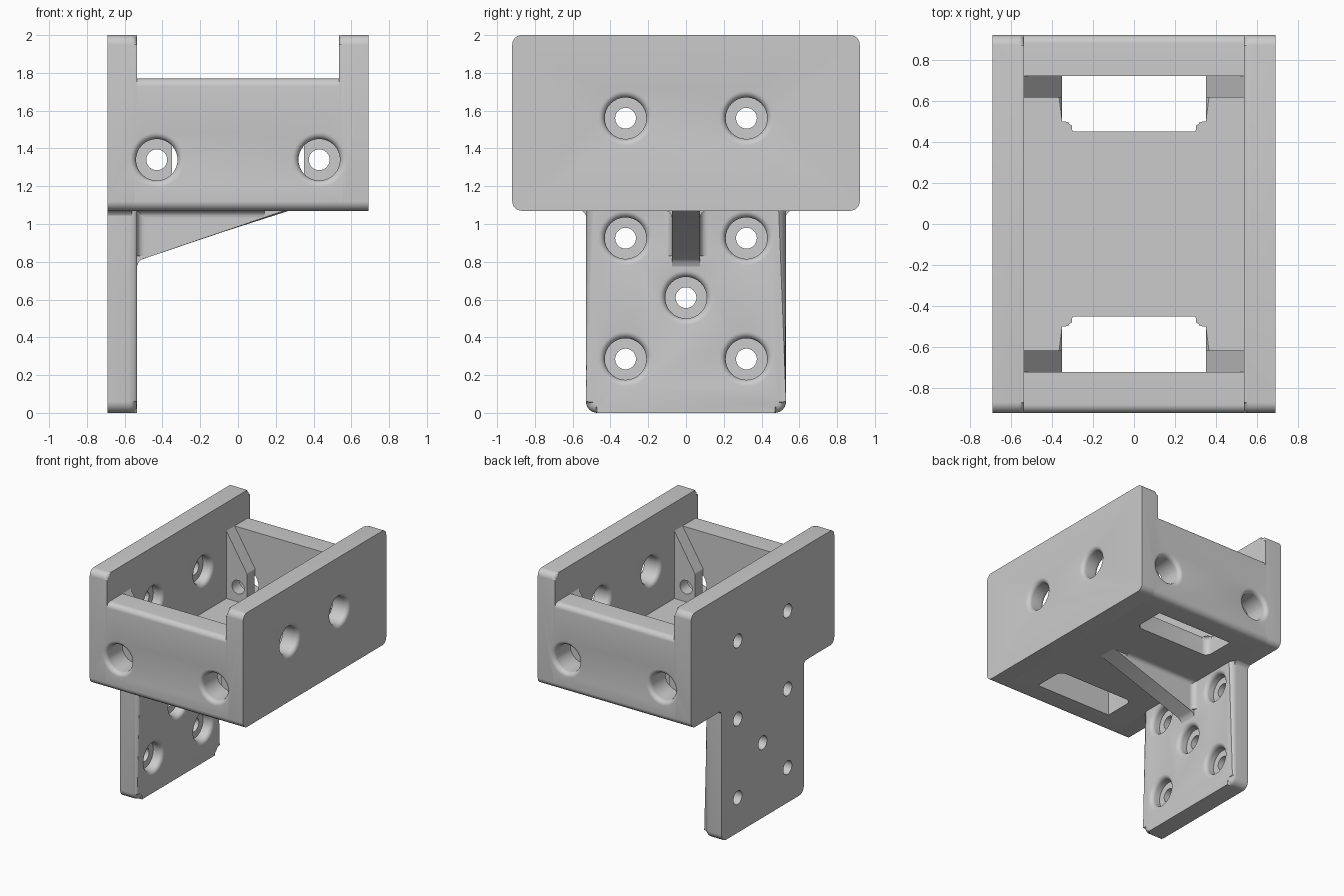
import bpy, bmesh, math
from mathutils import Vector

if "Cube" in bpy.data.objects:
    bpy.data.objects.remove(bpy.data.objects["Cube"], do_unlink=True)

grey = bpy.data.materials.new("light grey")
grey.use_nodes = True
grey.diffuse_color = (0.6, 0.6, 0.6, 1)
grey.node_tree.nodes["Principled BSDF"].inputs["Base Color"].default_value = grey.diffuse_color

# Main dimensions
HX, HY, TOP, BASE = 0.69, 0.92, 2.0, 1.07
INNER, OVER = 0.535, 0.57
LEDGE, FLOOR, END = 1.77, 1.22, 0.72
QUARTER = [math.pi / 2 * i / 6 for i in range(7)]
parts = []


def make(name, bm):
    bmesh.ops.recalc_face_normals(bm, faces=bm.faces)
    mesh = bpy.data.meshes.new(name)
    bm.to_mesh(mesh)
    bm.free()
    mesh.materials.append(grey)
    obj = bpy.data.objects.new(name, mesh)
    bpy.context.collection.objects.link(obj)
    return obj


def rounded(corners):
    """Outline from (a, b, radius) corners, with arcs where radius > 0."""
    out = []
    for i, (a, b, r) in enumerate(corners):
        p = Vector((a, b))
        if not r:
            out.append(p)
            continue
        u = (Vector(corners[i - 1][:2]) - p).normalized()
        v = (Vector(corners[(i + 1) % len(corners)][:2]) - p).normalized()
        half = u.angle(v) / 2
        c = p + (u + v).normalized() * r / math.sin(half)
        s, e = p + u * r / math.tan(half) - c, p + v * r / math.tan(half) - c
        out += [c + s.lerp(e, k / 6).normalized() * r for k in range(7)]
    return out


def cove(a, b, sa, sb, r):
    """Concave fillet section in an inside corner."""
    return [(a, b)] + [(a + sa * r * (1 - math.sin(t)), b + sb * r * (1 - math.cos(t)))
                       for t in QUARTER]


def prism(name, outline, axis, lo, hi, bevel=0, pick=None):
    """Extrude an outline along an axis; round the edges chosen by pick."""
    place = {"x": lambda a, b, d: (d, a, b), "y": lambda a, b, d: (a, d, b),
             "z": lambda a, b, d: (a, b, d)}[axis]
    bm = bmesh.new()
    rings = [[bm.verts.new(place(a, b, d)) for a, b in outline] for d in (lo, hi)]
    for ring in rings:
        bm.faces.new(ring)
    for i in range(len(outline)):
        bm.faces.new((rings[0][i - 1], rings[0][i], rings[1][i], rings[1][i - 1]))
    if bevel:
        edges = [e for e in bm.edges if pick(e.verts[0].co, e.verts[1].co)]
        bmesh.ops.bevel(bm, geom=edges, offset=bevel, segments=4, profile=0.5,
                        affect="EDGES", clamp_overlap=True)
    obj = make(name, bm)
    parts.append(obj)
    return obj


# Side walls: rounded outline, softened inner rim
wall = rounded([(-HY, BASE, 0.05), (HY, BASE, 0.05), (HY, TOP, 0.05), (-HY, TOP, 0.05)])
for s, side in ((1, "left"), (-1, "right")):
    prism("side_wall_" + side, wall, "x", s * INNER, s * HX, 0.025,
          lambda p, q: abs(p.x) < 0.6 and abs(q.x) < 0.6)

# End walls and the sloped screw tabs behind them
for s, side in ((-1, "front"), (1, "back")):
    prism("end_wall_" + side,
          rounded([(s * END, BASE, 0), (s * HY, BASE, 0.05),
                   (s * HY, LEDGE, 0.04), (s * END, LEDGE, 0)]), "x", -OVER, OVER)
    for t, hand in ((1, "left"), (-1, "right")):
        prism(f"screw_tab_{side}_{hand}",
              [(t * OVER, 1.1), (t * 0.35, 1.1), (t * 0.35, 1.47),
               (t * INNER, LEDGE), (t * OVER, LEDGE)], "y", s * 0.615, s * END)

# Floor with an open notch at each end
Y, N, W, R = 0.73, 0.45, 0.35, 0.05
prism("floor", rounded([
    (-OVER, -Y, 0), (-W, -Y, 0), (-W, -N, R), (W, -N, R), (W, -Y, 0), (OVER, -Y, 0),
    (OVER, Y, 0), (W, Y, 0), (W, N, R), (-W, N, R), (-W, Y, 0), (-OVER, Y, 0)]),
    "z", BASE, FLOOR, 0.03,
    lambda p, q: min(p.z, q.z) > 1.2 and max(abs(p.x), abs(q.x)) < 0.36)

# Mounting plate below the right wall
LEG = 0.53
prism("mounting_plate", rounded([(-LEG, 0, 0.06), (LEG, 0, 0.06), (LEG, 1.09, 0), (-LEG, 1.09, 0)]),
      "x", -HX, -INNER, 0.04,
      lambda p, q: max(p.x, q.x) < -0.5 and min(p.x, q.x) > -0.6 and min(p.z, q.z) < 1.08)
for s, side in ((1, "back"), (-1, "front")):
    prism("plate_fillet_" + side, cove(s * 0.525, 1.075, s, -1, 0.05), "x", -HX, -0.56)

# Gusset between plate and floor, with fillets on both sides
G = 0.075
prism("gusset", [(-0.56, 0.77), (-INNER, 0.775), (-0.525, 0.8), (-0.5, 0.825),
                 (0.27, BASE), (0.27, 1.09), (-0.56, 1.09)], "y", -G, G, 0.02,
      lambda p, q: abs(p.y - q.y) < 0.01 and max(p.z, q.z) < 1.08 and abs(p.x - q.x) > 0.5)
for s, side in ((1, "back"), (-1, "front")):
    prism("gusset_plate_fillet_" + side, cove(-INNER, s * G, 1, s, 0.04), "z", 0.83, 1.08)
    prism("gusset_floor_fillet_" + side, cove(s * G, BASE, s, -1, 0.035), "x", -INNER, 0.14)

# Screw holes: lathed cutters with a rounded lip
BIG, SMALL, LIP = 0.11, 0.055, 0.035
cut = bmesh.new()


def lip(start, sign):
    return [(BIG + LIP * (1 - math.sin(t)), start + sign * LIP * (1 - math.cos(t)))
            for t in QUARTER]


def lathe(profile, origin, axis):
    origin, axis = Vector(origin), Vector(axis)
    up = Vector((0, 0, 1))
    across = axis.cross(up)
    rings = []
    for r, d in profile:
        rings.append([cut.verts.new(origin + axis * d + r * (
            across * math.cos(k * math.tau / 32) + up * math.sin(k * math.tau / 32)))
            for k in range(32)])
    cut.faces.new(rings[0])
    cut.faces.new(rings[-1])
    for a, b in zip(rings, rings[1:]):
        for k in range(32):
            cut.faces.new((a[k - 1], a[k], b[k], b[k - 1]))


def counterbore(depth, end):
    return ([(BIG + LIP, -0.1)] + lip(0, 1)
            + [(BIG, depth), (SMALL, depth), (SMALL, end)])


# Holes in the plate and the right wall, then access holes in the left wall
for y, z in ((0.32, 1.56), (-0.32, 1.56), (0.32, 0.925), (-0.32, 0.925),
             (0, 0.61), (0.32, 0.285), (-0.32, 0.285)):
    lathe(counterbore(0.08, 0.25), (-INNER, y, z), (-1, 0, 0))
THICK = HX - INNER
for y in (0.32, -0.32):
    lathe([(BIG + LIP, -0.1)] + lip(0, 1) + lip(THICK, -1)[::-1] + [(BIG + LIP, THICK + 0.1)],
          (HX, y, 1.56), (-1, 0, 0))
# Holes through end walls and tabs
for s in (1, -1):
    for x in (0.43, -0.43):
        lathe(counterbore(0.205, 0.4), (x, s * HY, 1.34), (0, -s, 0))

cutter = make("hole_cutter", cut)
cutter.hide_render = True
drilled = [o for o in parts if o.name.startswith(("side", "end", "screw", "mounting"))]
for obj in drilled:
    mod = obj.modifiers.new("holes", "BOOLEAN")
    mod.operation, mod.solver, mod.object = "DIFFERENCE", "EXACT", cutter
depsgraph = bpy.context.evaluated_depsgraph_get()
meshes = [bpy.data.meshes.new_from_object(o.evaluated_get(depsgraph)) for o in drilled]
for obj, mesh in zip(drilled, meshes):
    obj.modifiers.clear()
    obj.data = mesh
bpy.data.objects.remove(cutter, do_unlink=True)

# Smooth the rounded surfaces, keep the flat ones crisp
bpy.ops.object.select_all(action="DESELECT")
for obj in parts:
    obj.select_set(True)
bpy.context.view_layer.objects.active = parts[0]
bpy.ops.object.shade_smooth_by_angle(angle=math.radians(30))
